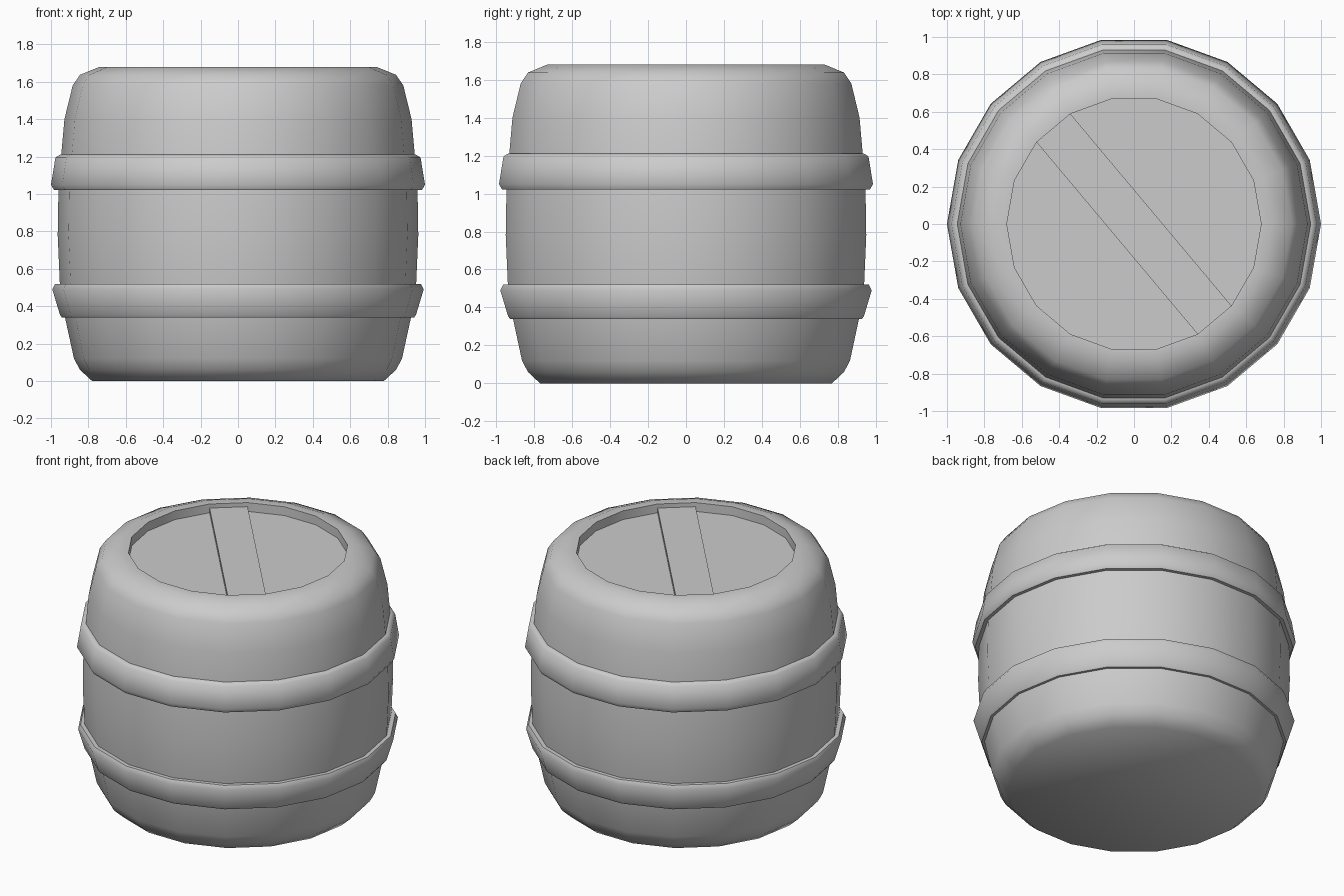
import bpy, bmesh, math

if "Cube" in bpy.data.objects:
    bpy.data.objects.remove(bpy.data.objects["Cube"])

SIDES = 18


def finish(name, bm, angle=50):
    """Turn a bmesh into an angle-smoothed object."""
    bmesh.ops.recalc_face_normals(bm, faces=bm.faces)
    me = bpy.data.meshes.new(name)
    bm.to_mesh(me)
    bm.free()
    ob = bpy.data.objects.new(name, me)
    bpy.context.collection.objects.link(ob)
    bpy.ops.object.select_all(action='DESELECT')
    ob.select_set(True)
    bpy.context.view_layer.objects.active = ob
    bpy.ops.object.shade_smooth_by_angle(angle=math.radians(angle))
    return ob


def lathe(name, profile, closed=False):
    """Revolve an (r, z) profile; open profiles get capped ends."""
    bm = bmesh.new()
    rings = []
    for r, z in profile:
        rings.append([bm.verts.new((r * math.cos(2 * math.pi * i / SIDES),
                                    r * math.sin(2 * math.pi * i / SIDES), z))
                      for i in range(SIDES)])
    pairs = list(zip(rings, rings[1:]))
    if closed:
        pairs.append((rings[-1], rings[0]))
    for a, b in pairs:
        for i in range(SIDES):
            j = (i + 1) % SIDES
            bm.faces.new((a[i], a[j], b[j], b[i]))
    if not closed:
        bm.faces.new(rings[0])
        bm.faces.new(rings[-1])
    return finish(name, bm)


# Bulging barrel body with a recessed flat lid
lathe("barrel_body", [
    (0.78, 0.0), (0.845, 0.06), (0.877, 0.12), (0.925, 0.34), (0.953, 0.53),
    (0.964, 0.78), (0.96, 1.02), (0.945, 1.21), (0.928, 1.40), (0.884, 1.58),
    (0.845, 1.637), (0.74, 1.68), (0.68, 1.68), (0.68, 1.62)])

# Two tapered hoops
lathe("upper_hoop", [
    (0.92, 1.21), (0.952, 1.21), (0.976, 1.195), (1.0, 1.05),
    (0.983, 1.02), (0.92, 1.02)], closed=True)
lathe("lower_hoop", [
    (0.90, 0.52), (0.978, 0.52), (0.993, 0.49), (0.952, 0.355),
    (0.942, 0.34), (0.90, 0.34)], closed=True)

# Diagonal plank between opposite rim edges
bm = bmesh.new()
corners = [(0.68 * math.cos(math.radians(a)), 0.68 * math.sin(math.radians(a)))
           for a in (120, 140, 300, 320)]
base = [bm.verts.new((x, y, 1.61)) for x, y in corners]
face = bm.faces.new(base)
ext = bmesh.ops.extrude_face_region(bm, geom=[face])
for v in ext["geom"]:
    if isinstance(v, bmesh.types.BMVert):
        v.co.z = 1.652
if not face.is_valid or len(bm.faces) == 5:
    bm.faces.new(base)
finish("lid_plank", bm, 30)
